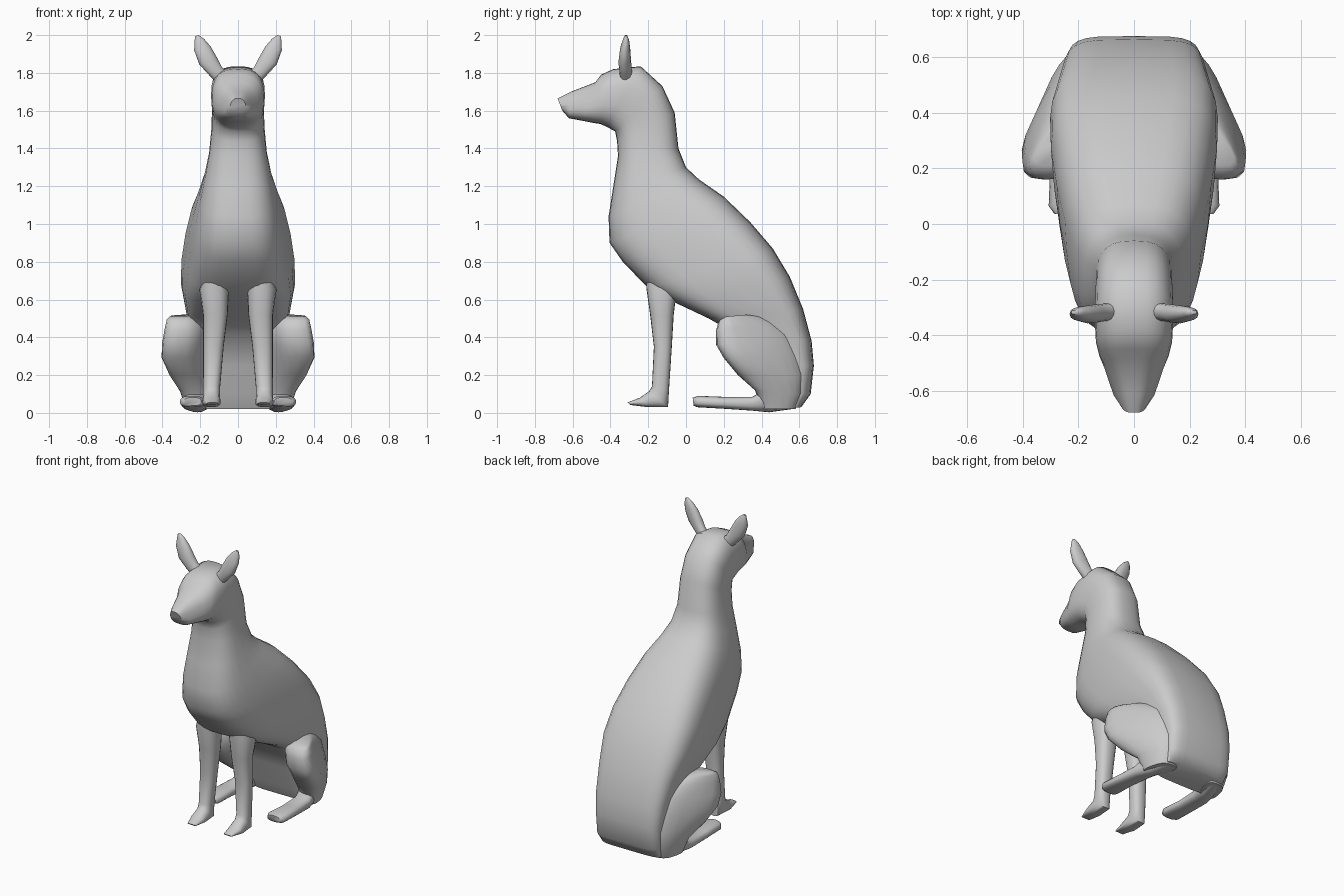
import bpy, bmesh, math
from mathutils import Vector


def loft(name, rings, side, n=2.4, mirror=False, count=20):
    """Skin closed rings; each ring is (point a, point b, half width at a, half width at b)."""
    bm = bmesh.new()
    loops = []
    power = lambda v, e: math.copysign(abs(v) ** (2 / e), v)
    for i, (a, b, wa, wb) in enumerate(rings):
        a, b = Vector(a), Vector(b)
        e = n(i / (len(rings) - 1)) if callable(n) else n
        loop = []
        for k in range(count):
            t = 2 * math.pi * k / count
            s = (1 - power(math.cos(t), e)) / 2
            p = a.lerp(b, s) + Vector(side) * power(math.sin(t), e) * (wa + (wb - wa) * s)
            loop.append(bm.verts.new(p))
        loops.append(loop)
    for l0, l1 in zip(loops, loops[1:]):
        for k in range(count):
            j = (k + 1) % count
            bm.faces.new((l0[k], l0[j], l1[j], l1[k]))
    bm.faces.new(loops[0])
    bm.faces.new(loops[-1])
    bmesh.ops.recalc_face_normals(bm, faces=bm.faces)
    me = bpy.data.meshes.new(name)
    bm.to_mesh(me)
    bm.free()
    ob = bpy.data.objects.new(name, me)
    bpy.context.collection.objects.link(ob)
    if mirror:
        ob.modifiers.new("Mirror", 'MIRROR')
    bpy.ops.object.select_all(action='DESELECT')
    bpy.context.view_layer.objects.active = ob
    ob.select_set(True)
    bpy.ops.object.shade_smooth_by_angle(angle=math.radians(60))
    return ob


def side_rings(rows):
    """Rows of front y,z, back y,z, front x, back x, front width, back width."""
    return [((xa, ya, za), (xb, yb, zb), wa, wb)
            for ya, za, yb, zb, xa, xb, wa, wb in rows]


X, Y = (1, 0, 0), (0, 1, 0)

# Head, neck and torso as one skin from nose to rump (front y,z, back y,z, widths)
body = [
    (-.655, 1.60, -.68, 1.665, .05, .03),
    (-.62, 1.56, -.61, 1.70, .085, .055),
    (-.54, 1.545, -.48, 1.75, .115, .095),
    (-.49, 1.535, -.45, 1.79, .13, .12),
    (-.455, 1.53, -.385, 1.82, .14, .135),
    (-.42, 1.515, -.24, 1.835, .14, .145),
    (-.375, 1.49, -.125, 1.73, .13, .145),
    (-.365, 1.44, -.06, 1.59, .14, .14),
    (-.36, 1.36, -.04, 1.40, .155, .15),
    (-.385, 1.20, .00, 1.30, .18, .18),
    (-.41, 1.04, .07, 1.235, .20, .22),
    (-.405, .90, .20, 1.145, .215, .27),
    (-.335, .80, .34, 1.01, .23, .305),
    (-.20, .66, .46, .87, .25, .325),
    (-.06, .585, .55, .72, .27, .32),
    (.12, .50, .62, .55, .26, .285),
    (.26, .42, .665, .38, .23, .265),
    (.34, .25, .677, .25, .22, .25),
    (.38, .10, .66, .10, .21, .245),
    (.42, .02, .61, .03, .20, .23),
]
loft("body_and_head", side_rings([(a, b, c, d, 0, 0, e, f) for a, b, c, d, e, f in body]),
     X, n=lambda t: 2.7 + 2.3 * max(0, t - .5) / .5, count=28)

# Front legs with pointed paws
loft("front_leg", side_rings([
    (-.21, .80, -.03, .80, .11, .12, .05, .06),
    (-.21, .66, -.05, .64, .122, .13, .075, .08),
    (-.19, .52, -.065, .52, .12, .12, .065, .065),
    (-.17, .35, -.075, .35, .13, .13, .054, .054),
    (-.18, .14, -.09, .12, .14, .14, .045, .045),
    (-.195, .115, -.095, .03, .14, .14, .046, .046),
    (-.245, .08, -.20, .03, .14, .14, .048, .048),
    (-.31, .055, -.295, .042, .135, .135, .03, .03),
]), X, mirror=True)

# Folded thighs turned outwards at the knee
loft("thigh", side_rings([
    (.21, .51, .32, .52, .315, .27, .065, .05),
    (.175, .49, .40, .51, .315, .22, .095, .07),
    (.16, .44, .48, .48, .315, .19, .115, .08),
    (.16, .36, .56, .42, .325, .18, .125, .08),
    (.20, .29, .61, .31, .33, .17, .125, .08),
    (.275, .20, .63, .20, .295, .18, .105, .08),
    (.365, .12, .62, .10, .245, .18, .085, .08),
    (.40, .02, .58, .02, .23, .18, .06, .07),
]), X, n=2.7, mirror=True)

# Long hind feet lying on the ground
loft("hind_foot", side_rings([
    (.035, .082, .04, .038, .24, .24, .045, .05),
    (.07, .09, .06, .03, .243, .243, .063, .066),
    (.20, .085, .20, .022, .243, .243, .058, .06),
    (.35, .085, .35, .012, .235, .235, .06, .06),
    (.45, .14, .44, .003, .22, .215, .06, .055),
    (.57, .12, .56, .02, .18, .18, .05, .05),
]), X, n=2.6, mirror=True)

# Upright ears spreading outwards
loft("ear", [
    ((.05, -.31, 1.80), (.11, -.32, 1.745), .035, .03),
    ((.085, -.315, 1.83), (.15, -.325, 1.785), .034, .03),
    ((.108, -.32, 1.875), (.205, -.33, 1.845), .036, .03),
    ((.145, -.32, 1.94), (.232, -.325, 1.92), .028, .025),
    ((.18, -.318, 1.98), (.23, -.318, 1.97), .018, .015),
    ((.208, -.318, 2.0), (.226, -.318, 1.995), .007, .007),
], Y, n=2.2, mirror=True, count=14)
